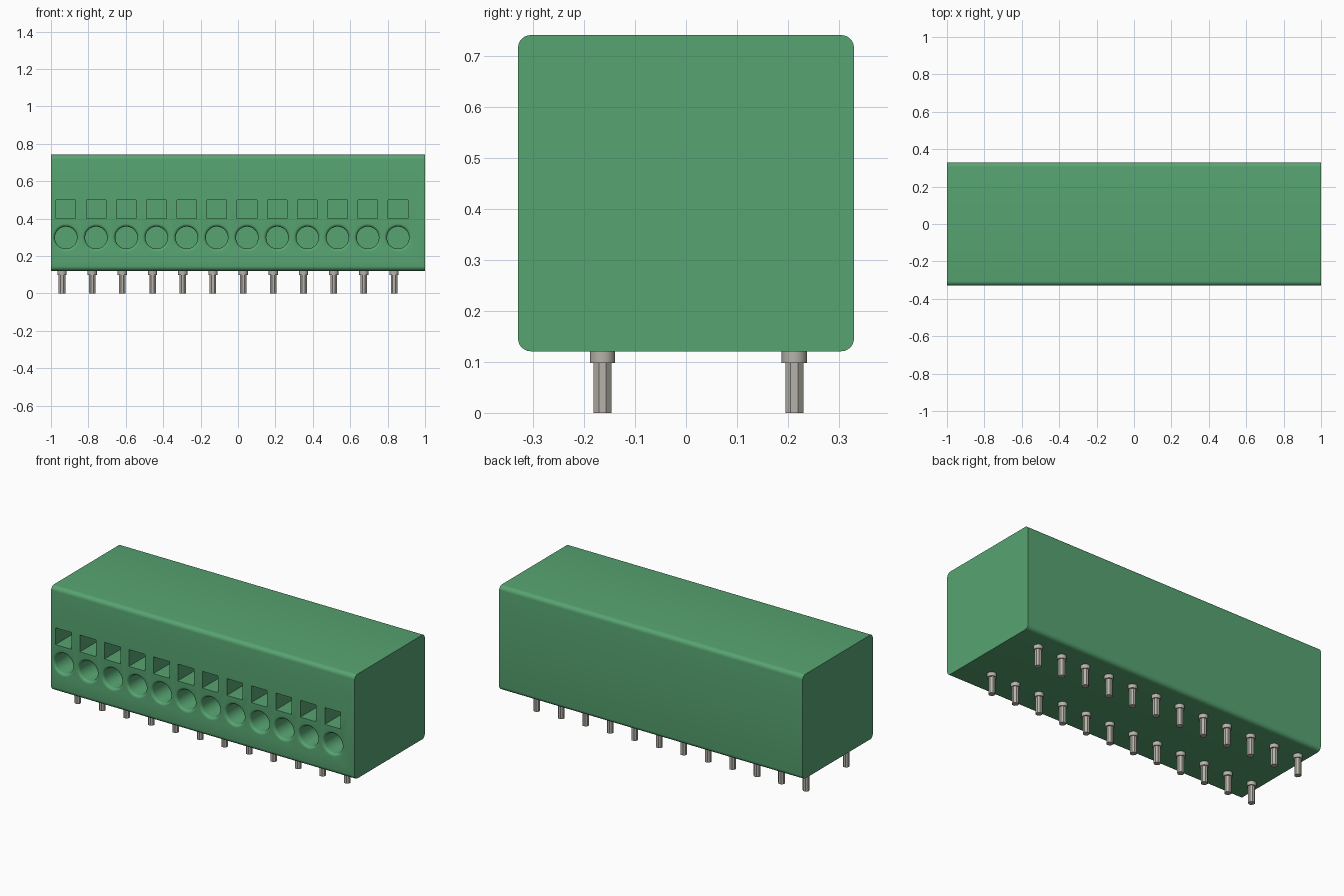
import bpy, bmesh, math
from mathutils import Matrix, Vector

cube = bpy.data.objects.get("Cube")
if cube:
    bpy.data.objects.remove(cube, do_unlink=True)

COUNT, PITCH = 12, 0.1614
HOLE_X, PIN_X = -0.92, -0.941
FRONT, BOTTOM, TOP = -0.33, 0.121, 0.742


def material(name, rgb):
    m = bpy.data.materials.new(name)
    m.use_nodes = True
    m.diffuse_color = (*rgb, 1)
    m.node_tree.nodes["Principled BSDF"].inputs["Base Color"].default_value = (*rgb, 1)
    return m


def make_object(name, bm, mat):
    bmesh.ops.recalc_face_normals(bm, faces=bm.faces)
    mesh = bpy.data.meshes.new(name)
    bm.to_mesh(mesh)
    bm.free()
    mesh.materials.append(mat)
    ob = bpy.data.objects.new(name, mesh)
    bpy.context.collection.objects.link(ob)
    return ob


def activate(ob):
    bpy.ops.object.select_all(action='DESELECT')
    ob.select_set(True)
    bpy.context.view_layer.objects.active = ob


def lathe(bm, profile, sides, matrix, phase=0.0):
    """Closed solid of revolution about local z from (radius, height) pairs."""
    rings = []
    for r, h in profile:
        angles = [2 * math.pi * i / sides + phase for i in range(sides)]
        rings.append([bm.verts.new(matrix @ Vector((r * math.cos(a), r * math.sin(a), h)))
                      for a in angles])
    for a, b in zip(rings, rings[1:]):
        for i in range(sides):
            j = (i + 1) % sides
            bm.faces.new((a[i], a[j], b[j], b[i]))
    bm.faces.new(rings[0])
    bm.faces.new(rings[-1])


green = material("green plastic", (0.095, 0.37, 0.165))
metal = material("pin metal", (0.47, 0.45, 0.40))

# Housing: block with its four long edges rounded
bm = bmesh.new()
bmesh.ops.create_cube(bm, size=1, matrix=Matrix.Translation((0, 0, (TOP + BOTTOM) / 2))
                      @ Matrix.Diagonal((2, -2 * FRONT, TOP - BOTTOM, 1)))
long_edges = [e for e in bm.edges if abs(e.verts[0].co.x - e.verts[1].co.x) > 1]
bmesh.ops.bevel(bm, geom=long_edges, offset=0.025, segments=6, profile=0.5, affect='EDGES')
housing = make_object("housing", bm, green)

# Cutters: round wire entries with rounded mouths, and square release slots
bm = bmesh.new()
inner, fillet = 0.059, 0.016
mouth = [(inner + fillet, -0.02)]
for k in range(7):
    a = math.pi / 2 * k / 6
    mouth.append((inner + fillet * (1 - math.sin(a)), fillet * (1 - math.cos(a))))
mouth.append((inner, 0.3))
into_front = Matrix.Rotation(-math.pi / 2, 4, 'X')
for i in range(COUNT):
    x = HOLE_X + i * PITCH
    lathe(bm, mouth, 40, Matrix.Translation((x, FRONT, 0.298)) @ into_front)
    bmesh.ops.create_cube(bm, size=1, matrix=Matrix.Translation((x, FRONT + 0.1, 0.45))
                          @ Matrix.Diagonal((0.105, 0.3, 0.1, 1)))
cutter = make_object("opening_cutter", bm, green)
cutter.hide_render = True

cut = housing.modifiers.new("openings", 'BOOLEAN')
cut.operation = 'DIFFERENCE'
cut.solver = 'EXACT'
cut.object = cutter
activate(housing)
bpy.ops.object.modifier_apply(modifier=cut.name)
bpy.data.objects.remove(cutter, do_unlink=True)
activate(housing)
bpy.ops.object.shade_smooth_by_angle(angle=math.radians(32))

# Solder pins: round collar over an eight-sided leg, in two rows
for row, y in (("front", -0.164), ("back", 0.213)):
    collars, legs = bmesh.new(), bmesh.new()
    for i in range(COUNT):
        place = Matrix.Translation((PIN_X + i * PITCH, y, 0))
        lathe(collars, [(0.025, 0.098), (0.025, BOTTOM + 0.005)], 32, place)
        lathe(legs, [(0.019, 0), (0.019, 0.1)], 8, place, math.pi / 8)
    make_object(row + "_pin_legs", legs, metal)
    activate(make_object(row + "_pin_collars", collars, metal))
    bpy.ops.object.shade_smooth_by_angle(angle=math.radians(30))
